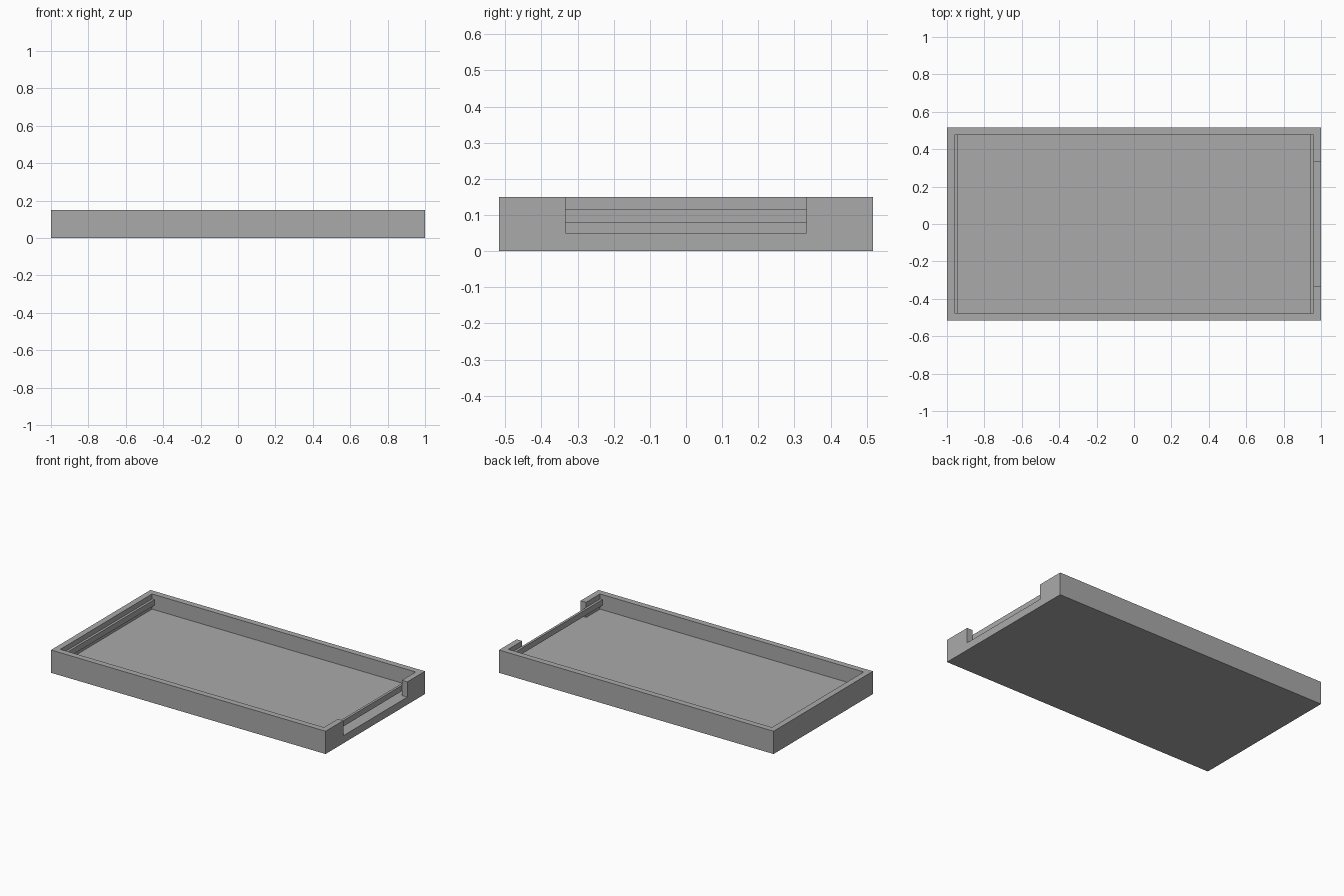
import bpy

default = bpy.data.objects.get("Cube")
if default:
    bpy.data.objects.remove(default, do_unlink=True)

# Overall measures
HALF_X, HALF_Y, HEIGHT = 1.0, 0.517, 0.15
WALL, FLOOR = 0.04, 0.05
NOTCH = 0.333
RAIL_DEPTH, RAIL_LOW, RAIL_HIGH = 0.016, 0.0785, 0.1165
IN_X, IN_Y = HALF_X - WALL, HALF_Y - WALL

grey = bpy.data.materials.new("plain grey")
grey.use_nodes = True
colour = (0.4, 0.4, 0.4, 1.0)
grey.diffuse_color = colour
grey.node_tree.nodes["Principled BSDF"].inputs["Base Color"].default_value = colour


def box(name, low, high):
    """Axis-aligned box between two corners."""
    centre = [(a + b) / 2 for a, b in zip(low, high)]
    bpy.ops.mesh.primitive_cube_add(size=1, location=centre)
    obj = bpy.context.object
    obj.name = name
    obj.scale = [b - a for a, b in zip(low, high)]
    bpy.ops.object.transform_apply(location=True, rotation=False, scale=True)
    obj.data.materials.append(grey)
    return obj


def cut(target, cutter):
    """Subtract a helper box from the target and discard the helper."""
    cutter.hide_render = True
    mod = target.modifiers.new("cut", "BOOLEAN")
    mod.operation = "DIFFERENCE"
    mod.solver = "EXACT"
    mod.object = cutter
    bpy.context.view_layer.objects.active = target
    bpy.ops.object.modifier_apply(modifier=mod.name)
    bpy.data.objects.remove(cutter, do_unlink=True)


# Tray body: hollowed block with an open notch in the +x end wall
tray = box("tray_body", (-HALF_X, -HALF_Y, 0), (HALF_X, HALF_Y, HEIGHT))
cut(tray, box("cavity_cutter", (-IN_X, -IN_Y, FLOOR), (IN_X, IN_Y, HEIGHT + 0.1)))
cut(tray, box("notch_cutter", (IN_X - 0.1, -NOTCH, FLOOR),
              (HALF_X + 0.1, NOTCH, HEIGHT + 0.1)))

# Rails along both end walls, the left one spanning the notch
for name, side in (("left_rail", 1), ("right_rail", -1)):
    x_low, x_high = sorted((side * (IN_X - RAIL_DEPTH), side * IN_X))
    box(name, (x_low, -IN_Y, RAIL_LOW), (x_high, IN_Y, RAIL_HIGH))
